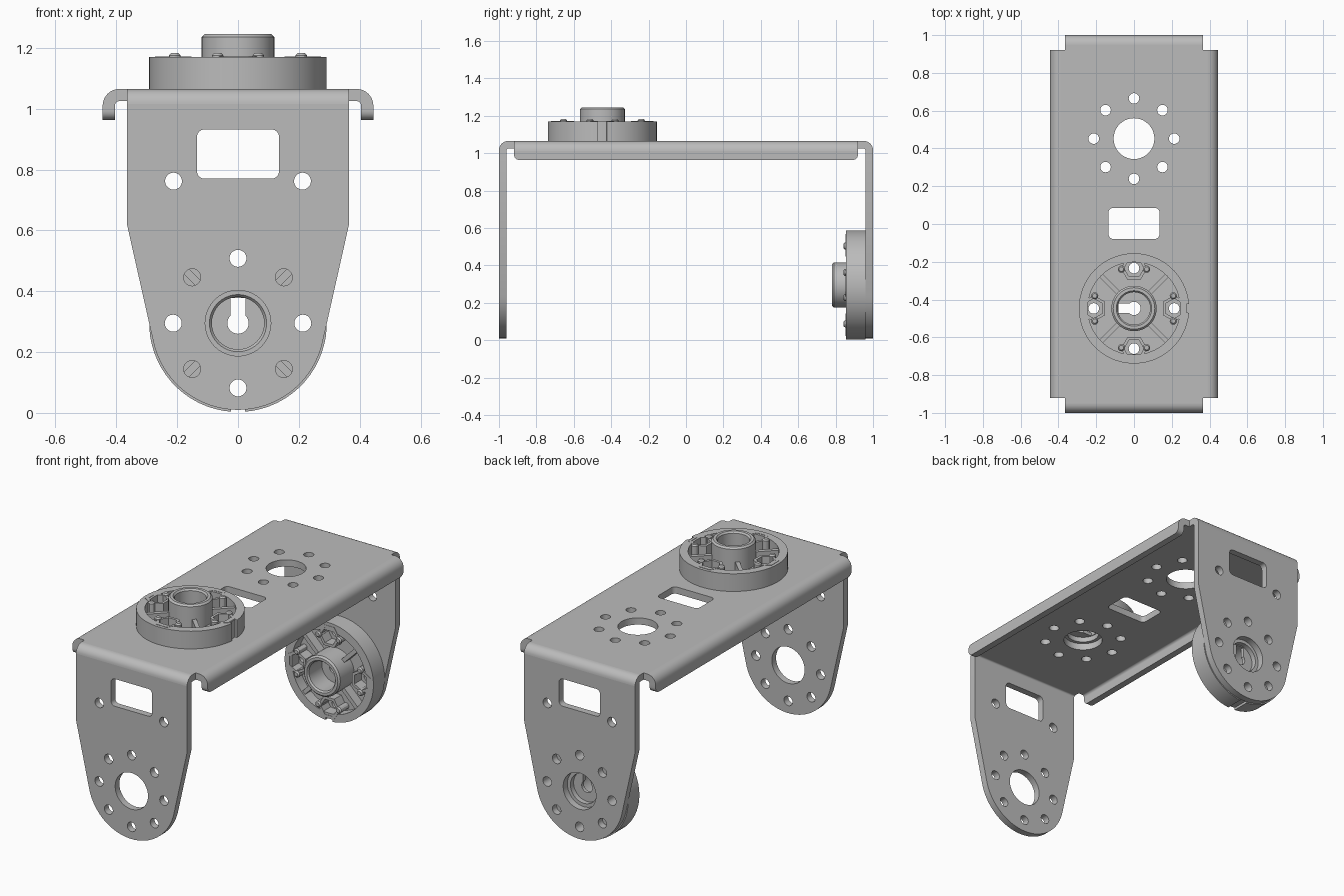
import bpy, bmesh, math
from math import sin, cos, pi
from mathutils import Matrix, Vector

cube = bpy.data.objects.get("Cube")
if cube:
    bpy.data.objects.remove(cube, do_unlink=True)

grey = bpy.data.materials.new("satin grey")
grey.use_nodes = True
grey.diffuse_color = (0.5, 0.5, 0.5, 1)
grey.node_tree.nodes["Principled BSDF"].inputs["Base Color"].default_value = grey.diffuse_color

X, Y, Z = Vector((1, 0, 0)), Vector((0, 1, 0)), Vector((0, 0, 1))
T = 0.04            # sheet thickness
TOP = 1.065         # top of the sheet
HUB = (0, 0.295)    # hub centre on the legs
RING = 0.213        # bolt circle radius


def frame(u, v, origin):
    m = Matrix((u, v, u.cross(v))).transposed().to_4x4()
    m.translation = origin
    return m


def arc(cx, cy, r, a0, a1, n=16):
    return [(cx + r * cos(a0 + (a1 - a0) * i / n), cy + r * sin(a0 + (a1 - a0) * i / n))
            for i in range(n + 1)]


def circle(cx, cy, r, n=32, turn=0.0):
    return arc(cx, cy, r, turn, turn + 2 * pi, n)[:-1]


def rounded_rect(cx, cy, w, h, r):
    pts = []
    for i, (sx, sy) in enumerate([(1, 1), (-1, 1), (-1, -1), (1, -1)]):
        pts += arc(cx + sx * (w - r), cy + sy * (h - r), r, i * pi / 2, (i + 1) * pi / 2, 6)
    return pts


def bolt_circle(cx, cy, count=8, r=0.028):
    return [circle(cx + RING * cos(2 * pi * i / count), cy + RING * sin(2 * pi * i / count), r, 20)
            for i in range(count)]


def finish(name, mesh):
    mesh.materials.clear()
    mesh.materials.append(grey)
    obj = bpy.data.objects.new(name, mesh)
    bpy.context.collection.objects.link(obj)
    return obj


def plate(name, loops, depth, matrix=Matrix()):
    """Flat outline with holes, thickened along the local third axis."""
    curve = bpy.data.curves.new(name, 'CURVE')
    curve.dimensions, curve.fill_mode, curve.extrude = '2D', 'BOTH', depth / 2
    for loop in loops:
        spline = curve.splines.new('POLY')
        spline.points.add(len(loop) - 1)
        for p, (u, v) in zip(spline.points, loop):
            p.co = (u, v, 0, 1)
        spline.use_cyclic_u = True
    temp = bpy.data.objects.new(name + " outline", curve)
    bpy.context.collection.objects.link(temp)
    graph = bpy.context.evaluated_depsgraph_get()
    mesh = bpy.data.meshes.new_from_object(temp.evaluated_get(graph))
    bpy.data.objects.remove(temp, do_unlink=True)
    bpy.data.curves.remove(curve)
    bm = bmesh.new()
    bm.from_mesh(mesh)
    bmesh.ops.remove_doubles(bm, verts=bm.verts, dist=1e-5)
    bmesh.ops.transform(bm, matrix=matrix @ Matrix.Translation((0, 0, depth / 2)), verts=bm.verts)
    bmesh.ops.recalc_face_normals(bm, faces=bm.faces)
    bm.to_mesh(mesh)
    bm.free()
    return finish(name, mesh)


def lathe(name, profile, matrix=Matrix(), steps=40):
    bm = bmesh.new()
    vs = [bm.verts.new((r, 0, z)) for r, z in profile]
    edges = [bm.edges.new((vs[i - 1], vs[i])) for i in range(len(vs))]
    bmesh.ops.spin(bm, geom=vs + edges, cent=(0, 0, 0), axis=Z, angle=2 * pi, steps=steps)
    bmesh.ops.remove_doubles(bm, verts=bm.verts, dist=1e-5)
    bmesh.ops.transform(bm, matrix=matrix, verts=bm.verts)
    bmesh.ops.recalc_face_normals(bm, faces=bm.faces)
    mesh = bpy.data.meshes.new(name)
    bm.to_mesh(mesh)
    bm.free()
    return finish(name, mesh)


def join(name, objs):
    with bpy.context.temp_override(active_object=objs[0], object=objs[0],
                                   selected_objects=objs, selected_editable_objects=objs):
        bpy.ops.object.join()
    objs[0].name = name
    return objs[0]


def bend(cx, cz, sign, outer):
    """Quarter-ring section, opening downwards and inwards."""
    a = 0 if sign > 0 else pi
    return arc(cx, cz, outer, pi / 2, a, 8) + arc(cx, cz, outer - T, a, pi / 2, 8)


# Top sheet
half = [(0.39, 0.92), (0.365, 0.92), (0.365, 0.95)]
outline = (half + [(-x, y) for x, y in reversed(half)]
           + [(-x, -y) for x, y in half] + [(x, -y) for x, y in reversed(half)])
holes = [rounded_rect(0, 0.003, 0.135, 0.082, 0.025)]
for cy in (0.452, -0.447):
    holes += [circle(0, cy, 0.108, 40)] + bolt_circle(0, cy)
parts = [plate("top_sheet", [outline] + holes, T, Matrix.Translation((0, 0, TOP - T)))]

# Side skirts with their bends
for s in (1, -1):
    parts.append(plate("skirt_bend", [bend(s * 0.39, 1.01, s, 0.055)], 1.84, frame(X, Z, (0, 0.92, 0))))
    skirt = ([(0.92, 1.01), (-0.92, 1.01)] + arc(-0.89, 0.993, 0.03, pi, 1.5 * pi, 6)
             + arc(0.89, 0.993, 0.03, -pi / 2, 0, 6))
    parts.append(plate("skirt", [skirt], T, frame(Y, Z, (0.405 if s > 0 else -0.445, 0, 0))))

# End legs: straight shoulders tapering tangentially into a round foot
R = 0.285
tangent = math.atan2(0.62 - HUB[1], 0.365) - math.acos(R / math.hypot(0.365, 0.62 - HUB[1]))
leg = ([(-0.365, 0.62), (-0.365, 1.015), (0.365, 1.015), (0.365, 0.62)]
       + arc(*HUB, R, tangent, -pi - tangent, 40))
leg_holes = [rounded_rect(0, 0.851, 0.135, 0.081, 0.025), circle(*HUB, 0.108, 40)] + bolt_circle(*HUB)
leg_holes += [circle(s * 0.212, 0.762, 0.028, 20) for s in (1, -1)]
for s in (1, -1):
    parts.append(plate("leg_bend", [bend(s * 0.95, 1.015, s, 0.05)], 0.73, frame(Y, Z, (-0.365, 0, 0))))
    parts.append(plate("leg", [leg] + leg_holes, T, frame(X, Z, (0, 1.0 if s > 0 else -0.96, 0))))
bracket = join("bracket", parts)

# Hub: floor, rim with an index notch, keyed web and bored boss
notch = 0.08
rim = arc(0, 0, 0.292, notch, 2 * pi - notch, 64) + arc(0, 0, 0.278, -notch, notch, 4)
keyhole = arc(0, 0, 0.035, -pi + 0.8, pi - 0.8, 24) + [(-0.082, 0.025), (-0.082, -0.025)]
parts = [plate("floor", [rim, circle(0, 0, 0.088, 40)] + bolt_circle(0, 0, 4), 0.04),
         plate("rim", [rim, circle(0, 0, 0.245, 64)], 0.065, Matrix.Translation((0, 0, 0.04))),
         plate("web", [circle(0, 0, 0.1, 40), keyhole], 0.02, Matrix.Translation((0, 0, 0.03))),
         lathe("boss", [(0.086, 0.03), (0.12, 0.03), (0.12, 0.17), (0.11, 0.18), (0.094, 0.18), (0.086, 0.17)])]

# Hexagonal nut pockets with snap pins, and spokes between them
for i in range(4):
    turn = Matrix.Rotation(i * pi / 2, 4, 'Z')
    parts.append(plate("nut_pocket", [circle(RING, 0, 0.07, 6, pi / 2), circle(RING, 0, 0.052, 6, pi / 2)],
                       0.067, turn @ Matrix.Translation((0, 0, 0.04))))
    for s in (1, -1):
        parts.append(lathe("pin", [(0, 0.04), (0.019, 0.04), (0.019, 0.11), (0.012, 0.118), (0, 0.118)],
                           turn @ Matrix.Translation((RING - 0.005, s * 0.067, 0)), 12))
    spoke = [(0.115, -0.012), (0.25, -0.012), (0.25, 0.012), (0.115, 0.012)]
    parts.append(plate("spoke", [spoke], 0.055, Matrix.Rotation(pi / 4, 4, 'Z') @ turn
                       @ Matrix.Translation((0, 0, 0.04))))
top_hub = join("top_hub", parts)
back_hub = top_hub.copy()
back_hub.data = top_hub.data.copy()
back_hub.name = "back_hub"
bpy.context.collection.objects.link(back_hub)
top_hub.matrix_world = Matrix.Translation((0, -0.447, TOP))
back_hub.matrix_world = frame(-Z, X, (0, 0.96, HUB[1]))

# Smooth curved walls, crisp edges
for obj in bpy.context.view_layer.objects:
    obj.select_set(obj in (bracket, top_hub, back_hub))
bpy.context.view_layer.objects.active = bracket
bpy.ops.object.shade_smooth_by_angle(angle=math.radians(30))
